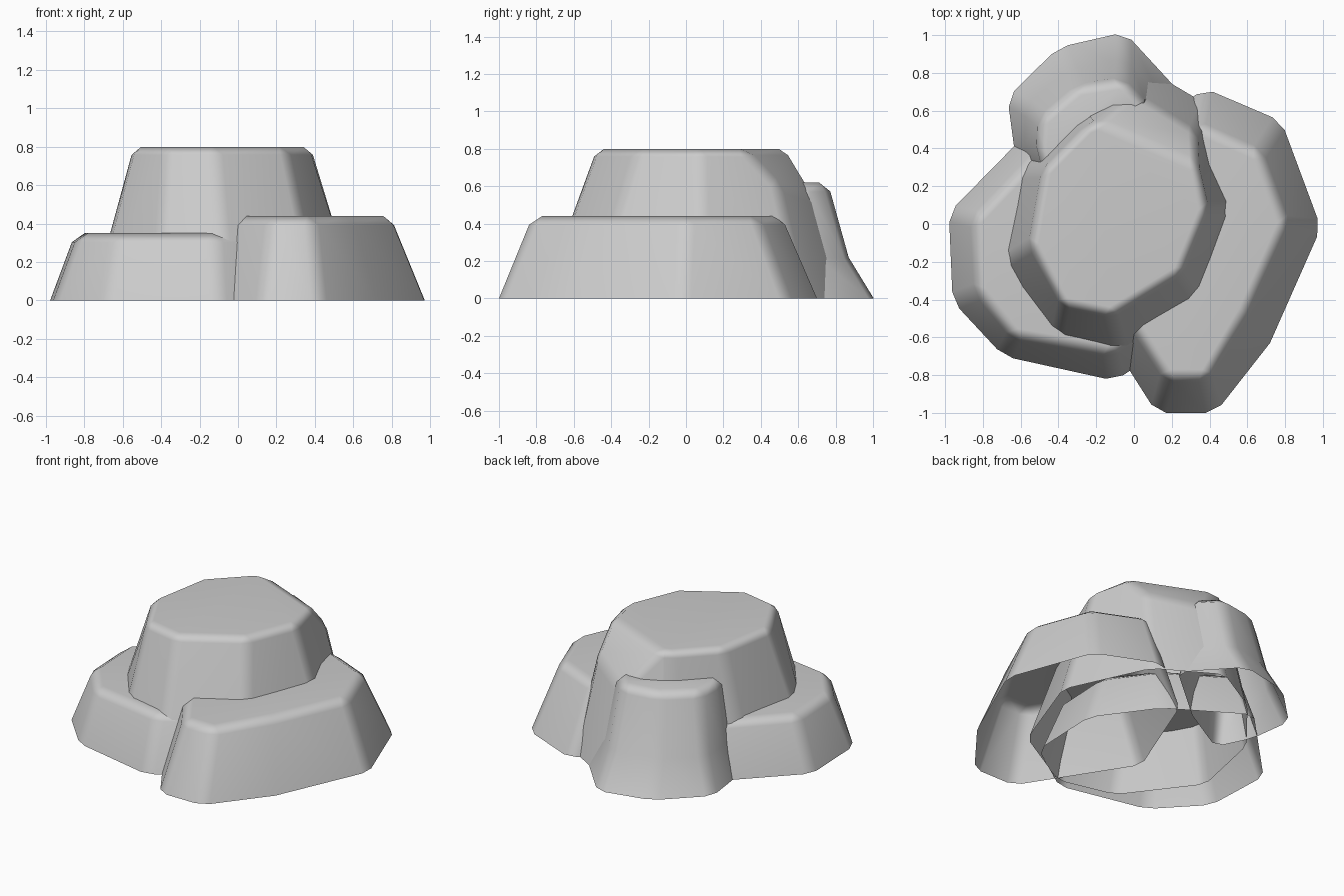
import bpy, bmesh
from mathutils import Vector

if "Cube" in bpy.data.objects:
    bpy.data.objects.remove(bpy.data.objects["Cube"])


def rock(name, rings, width, cut=None):
    """Loft outline rings [(z, [(x, y), ...]), ...] into an open-bottomed, chamfered boulder."""
    bm = bmesh.new()
    loops = [[bm.verts.new((x, y, z)) for x, y in pts] for z, pts in rings]
    n = len(loops[0])
    for low, high in zip(loops, loops[1:]):
        for i in range(n):
            j = (i + 1) % n
            bm.faces.new((low[i], low[j], high[j], high[i]))
    bm.faces.new(loops[-1])
    if cut:
        # slice a sloping shoulder off the top and cap it
        point, normal = cut
        res = bmesh.ops.bisect_plane(bm, geom=bm.verts[:] + bm.edges[:] + bm.faces[:],
                                     plane_co=Vector(point), plane_no=Vector(normal),
                                     clear_outer=True)
        edges = [g for g in res["geom_cut"] if isinstance(g, bmesh.types.BMEdge)]
        bmesh.ops.edgenet_fill(bm, edges=[e for e in edges if e.is_boundary])
        bmesh.ops.remove_doubles(bm, verts=bm.verts[:], dist=0.02)
    bmesh.ops.recalc_face_normals(bm, faces=bm.faces[:])
    sharp = [e for e in bm.edges if len(e.link_faces) == 2 and e.calc_face_angle() > 0.3]
    bmesh.ops.bevel(bm, geom=sharp, offset=width, segments=1, profile=0.5,
                    affect='EDGES', clamp_overlap=True)
    bmesh.ops.recalc_face_normals(bm, faces=bm.faces[:])
    for f in bm.faces:
        f.smooth = True
    if max(bm.faces, key=lambda f: f.calc_center_median().z).normal.z < 0:
        bmesh.ops.reverse_faces(bm, faces=bm.faces[:])
    mesh = bpy.data.meshes.new(name)
    bm.to_mesh(mesh)
    bm.free()
    ob = bpy.data.objects.new(name, mesh)
    bpy.context.collection.objects.link(ob)
    # flat facets with soft chamfers
    ob.modifiers.new("soft_chamfers", 'WEIGHTED_NORMAL')
    return ob


# Tall middle boulder with a sloped back shoulder
rock("main_rock", [
    (0, [(-.43, -.69), (-.05, -.78), (.42, -.51), (.64, .09), (.39, .63),
         (0, .86), (-.35, .66), (-.66, .28), (-.77, -.24)]),
    (.8, [(-.38, -.43), (-.12, -.485), (.25, -.26), (.385, .07), (.31, .45),
          (0, .62), (-.25, .52), (-.48, .29), (-.55, -.11)])],
    .045, cut=((0, .46, .8), (.3, .7, .65)))

# Right-hand slab wrapping under the middle boulder
rock("right_rock", [
    (0, [(.37, .72), (.78, .545), (.99, -.02), (.72, -.63), (.43, -1.0),
         (.12, -1.0), (-.32, -.31), (-.05, .37)]),
    (.44, [(.33, .53), (.67, .38), (.81, 0), (.60, -.47), (.39, -.82),
           (.17, -.82), (-.16, -.31), (.07, .27)])],
    .05)

# Low left-hand slab, also running under the middle
rock("left_rock", [
    (0, [(-.45, .6), (-.98, .06), (-.96, -.41), (-.69, -.70), (-.1, -.83),
         (.28, -.57), (.3, -.07), (.03, .3)]),
    (.35, [(-.44, .46), (-.85, .03), (-.83, -.36), (-.64, -.60), (-.12, -.69),
           (.16, -.5), (.18, -.08), (-.03, .2)])],
    .05)

# Flared back boulder
rock("back_rock", [
    (0, [(-.67, .67), (-.4, .935), (-.05, 1.015), (.24, .7), (-.17, .35),
         (-.52, .15), (-.63, .37)]),
    (.22, [(-.58, .62), (-.35, .82), (-.05, .88), (.16, .66), (-.17, .37),
           (-.5, .2), (-.58, .37)]),
    (.62, [(-.5, .56), (-.3, .73), (-.06, .765), (.08, .62), (-.17, .4),
           (-.45, .26), (-.51, .36)])],
    .05)
